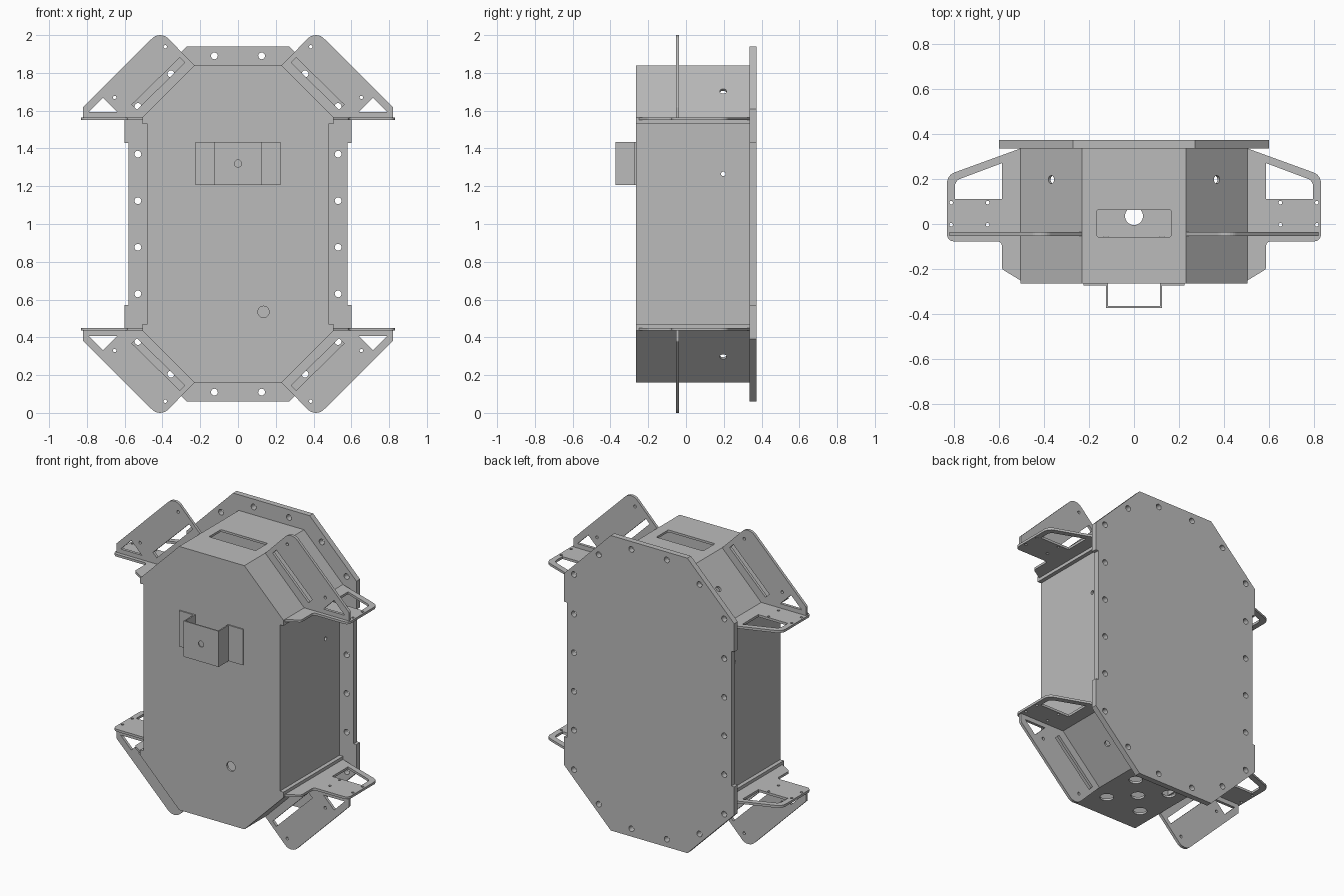
import bpy, bmesh, math
from mathutils import Matrix, Vector

cube = bpy.data.objects.get("Cube")
if cube:
    bpy.data.objects.remove(cube, do_unlink=True)

grey = bpy.data.materials.new("plain grey")
grey.use_nodes = True
grey.diffuse_color = (0.5, 0.5, 0.5, 1)
grey.node_tree.nodes["Principled BSDF"].inputs["Base Color"].default_value = (0.5, 0.5, 0.5, 1)

X, Y, Z = Vector((1, 0, 0)), Vector((0, 1, 0)), Vector((0, 0, 1))
FRONT, BACK, FLANGE = -0.264, 0.336, 0.372   # depth of the case and its back plate
T = 0.014                                    # sheet thickness
SIGNS = [(sx, sz) for sx in (1, -1) for sz in (1, -1)]


def disc(u, v, r, n=24):
    return [(u + r * math.cos(2 * math.pi * i / n), v + r * math.sin(2 * math.pi * i / n)) for i in range(n)]


def rect(u0, u1, v0, v1):
    return [(u0, v0), (u1, v0), (u1, v1), (u0, v1)]


def rounded(points):
    """Outline from (u, v) or (u, v, radius) corners."""
    out = []
    for i, p in enumerate(points):
        c = Vector(p[:2])
        if len(p) == 2:
            out.append(tuple(c))
            continue
        a = (Vector(points[i - 1][:2]) - c).normalized()
        b = (Vector(points[(i + 1) % len(points)][:2]) - c).normalized()
        half = a.angle(b) / 2
        mid = c + (a + b).normalized() * p[2] / math.sin(half)
        start = c + a * p[2] / math.tan(half) - mid
        end = c + b * p[2] / math.tan(half) - mid
        for k in range(9):
            d = start.lerp(end, k / 8).normalized() * p[2]
            out.append(tuple(mid + d))
    return out


def four_way(pts):
    """Mirror the upper right corner of an outline to all four quarters."""
    low = [(x, 2 - z) for x, z in reversed(pts)]
    right = pts + low
    return right + [(-x, z) for x, z in reversed(right)]


def plate(name, outline, holes, thick, origin, u=X, v=Z):
    """Flat sheet in the u, v plane, centred on its thickness."""
    cu = bpy.data.curves.new(name, 'CURVE')
    cu.dimensions = '2D'
    cu.fill_mode = 'BOTH'
    cu.extrude = thick / 2
    for loop in [outline] + holes:
        s = cu.splines.new('POLY')
        s.points.add(len(loop) - 1)
        for pt, (a, b) in zip(s.points, loop):
            pt.co = (a, b, 0, 1)
        s.use_cyclic_u = True
    tmp = bpy.data.objects.new(name, cu)
    bpy.context.collection.objects.link(tmp)
    dg = bpy.context.evaluated_depsgraph_get()
    me = bpy.data.meshes.new_from_object(tmp.evaluated_get(dg))
    bpy.data.objects.remove(tmp, do_unlink=True)
    bpy.data.curves.remove(cu)
    w = u.cross(v)
    m = Matrix((u, v, w)).transposed().to_4x4()
    m.translation = Vector(origin)
    bm = bmesh.new()
    bm.from_mesh(me)
    bmesh.ops.remove_doubles(bm, verts=bm.verts, dist=1e-5)
    bm.transform(m)
    bmesh.ops.recalc_face_normals(bm, faces=bm.faces)
    for f in bm.faces:
        f.smooth = False
        f.material_index = 0
    bm.to_mesh(me)
    bm.free()
    me.materials.clear()
    me.materials.append(grey)
    ob = bpy.data.objects.new(name, me)
    bpy.context.collection.objects.link(ob)
    return ob


# Front panel with its cable hole
plate("front_panel", four_way([(0.23, 1.84), (0.505, 1.565), (0.505, 1.53), (0.48, 1.53)]),
      [disc(0.135, 0.535, 0.03)], T, (0, FRONT + T / 2, 0))

# Back plate with bolt holes all round
bolts = [disc(sx * x, 1 + sz * z, 0.018) for sx, sz in SIGNS
         for x, z in [(0.53, 0.37), (0.53, 0.123), (0.125, 0.89), (0.355, 0.795), (0.53, 0.622)]]
plate("back_plate", four_way([(0.27, 1.94), (0.6, 1.61), (0.6, 1.43), (0.58, 1.43)]),
      bolts, FLANGE - BACK, (0, (BACK + FLANGE) / 2, 0))

# Top and bottom panels
y0, y1 = FRONT + T, BACK
plate("top_panel", rect(-0.23, 0.23, y0, y1), [rounded([(a, b, 0.008) for a, b in rect(-0.165, 0.165, -0.057, 0.063)])],
      T, (0, 0, 1.84 - T / 2), X, Y)
vents = [disc(0, 0.035, 0.04)] + [disc(sx * 0.125, 0.035 + sy * 0.13, 0.04) for sx, sy in SIGNS]
plate("bottom_panel", rect(-0.23, 0.23, y0, y1), vents, T, (0, 0, 0.16 + T / 2), X, Y)

# Side panels
for sx, side in ((1, "left"), (-1, "right")):
    plate(side + "_side_panel", rect(y0, y1, 0.46, 1.54), [disc(0.197, 1.265, 0.012)],
          T, (sx * (0.48 - T / 2), 0, 0), Y, Z)

# Corner parts, repeated in each quarter
gusset = rounded([(0.23, 1.84), (0.412, 2.025, 0.06), (0.82, 1.62, 0.012), (0.82, 1.56), (0.505, 1.56)])
gusset_holes = [[(0.79, 1.593), (0.64, 1.593), (0.715, 1.668)],
                [(0.562, 1.632), (0.535, 1.605), (0.282, 1.854), (0.308, 1.881)],
                disc(0.653, 1.67, 0.009), disc(0.385, 1.938, 0.009)]
arm = rounded([(0.48, y0), (0.505, y0), (0.587, -0.2, 0.02), (0.587, -0.077, 0.02), (0.83, -0.077, 0.03),
               (0.83, 0.217, 0.05), (0.505, 0.335), (0.48, 0.335)])
arm_holes = [rounded([(0.587, 0.11), (0.795, 0.11), (0.795, 0.192, 0.035), (0.587, 0.27)])]
arm_holes += [disc(x, y, 0.008) for x in (0.65, 0.812) for y in (-0.003, 0.095)]

for sx, sz in SIGNS:
    tag = ("upper_" if sz > 0 else "lower_") + ("left_" if sx > 0 else "right_")

    def flip(loop):
        return [(sx * x, 1 + sz * (z - 1)) for x, z in loop]

    def flip_x(loop):
        return [(sx * x, y) for x, y in loop]

    # Sloped corner panel
    a, b = [Vector((x, 0, z)) for x, z in flip([(0.23, 1.84), (0.505, 1.565)])]
    inward = Vector((-sx, 0, -sz)).normalized() * T / 2
    half = (b - a).length / 2
    plate(tag + "corner_panel", rect(-half, half, y0, y1), [disc(0, 0.197, 0.018)],
          T, (a + b) / 2 + inward, (b - a).normalized(), Y)
    # Upright gusset and flat carrying arm
    plate(tag + "gusset", flip(gusset), [flip(h) for h in gusset_holes], 0.018, (0, -0.045, 0))
    plate(tag + "arm", flip_x(arm), [flip_x(h) for h in arm_holes], 0.015,
          (0, 0, 1 + sz * 0.5575), X, Y)
    # Lip under the arm
    plate(tag + "lip", flip(rect(0.475, 0.505, 1.53, 1.552)), [], y1 - y0, (0, (y0 + y1) / 2, 0))

# Hat shaped bracket on the front
z0, z1, S = 1.207, 1.435, 0.008
plate("hat_bracket_face", rect(-0.124, 0.124, z0, z1), [disc(0, 1.32, 0.019)], S, (0, -FLANGE + S / 2, 0))
for sx, side in ((1, "left"), (-1, "right")):
    plate(side + "_hat_bracket_wall", rect(-FLANGE + S, FRONT, z0, z1), [], S, (sx * (0.124 - S / 2), 0, 0), Y, Z)
    plate(side + "_hat_bracket_foot", [(sx * x, z) for x, z in rect(0.124, 0.225, z0, z1)], [],
          S, (0, FRONT - S / 2, 0))
